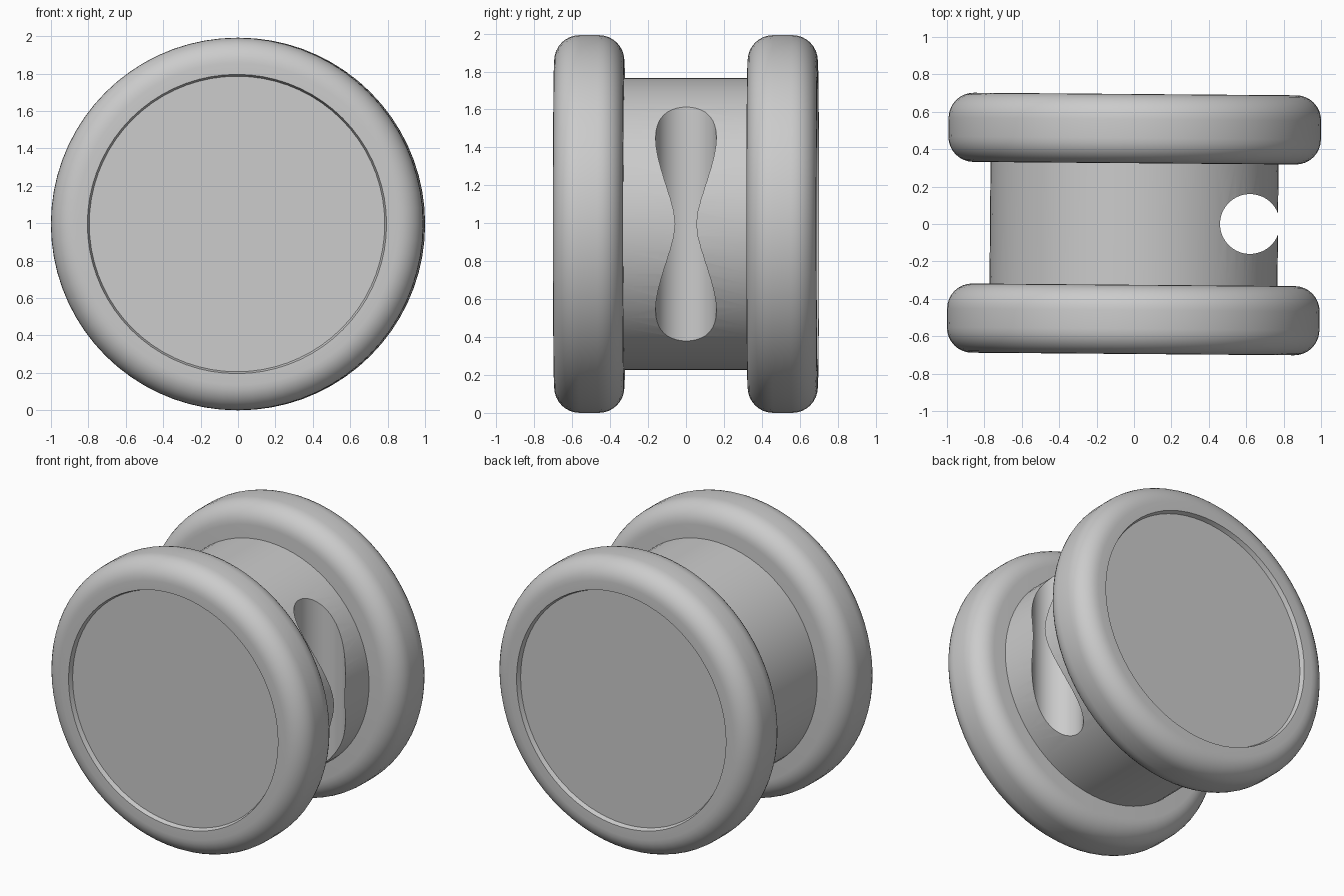
import bpy
import bmesh
from math import cos, sin, pi
from mathutils import Matrix, Vector

if "Cube" in bpy.data.objects:
    bpy.data.objects.remove(bpy.data.objects["Cube"], do_unlink=True)

SEGMENTS = 72
TILT = -0.008                     # slight turn of the whole spool about z
RIM_R, RIM_IN, RIM_OUT = 0.996, 0.325, 0.695
ROUND = 0.135                     # rounding of the rim edges
CAP_R, CAP_DEPTH = 0.795, 0.03
DRUM_R = 0.77

grey = bpy.data.materials.new("light_grey")
grey.use_nodes = True
grey.diffuse_color = (0.6, 0.6, 0.6, 1)
bsdf = next(n for n in grey.node_tree.nodes if n.type == 'BSDF_PRINCIPLED')
bsdf.inputs["Base Color"].default_value = grey.diffuse_color
bsdf.inputs["Roughness"].default_value = 0.6


def make_object(name, bm):
    bmesh.ops.recalc_face_normals(bm, faces=bm.faces)
    mesh = bpy.data.meshes.new(name)
    bm.to_mesh(mesh)
    bm.free()
    mesh.materials.append(grey)
    obj = bpy.data.objects.new(name, mesh)
    bpy.context.collection.objects.link(obj)
    return obj


def lathe(name, profile):
    """Turn a (radius, y) profile about the spool's axis."""
    bm = bmesh.new()
    verts = [bm.verts.new((r, y, 0)) for r, y in profile]
    edges = [bm.edges.new(pair) for pair in zip(verts, verts[1:])]
    bmesh.ops.spin(bm, geom=verts + edges, cent=(0, 0, 0), axis=(0, 1, 0),
                   angle=2 * pi, steps=SEGMENTS)
    bmesh.ops.remove_doubles(bm, verts=bm.verts, dist=0.0001)
    bm.transform(Matrix.Translation((0, 0, RIM_R)) @ Matrix.Rotation(TILT, 4, 'Z'))
    return make_object(name, bm)


def smooth(obj):
    bpy.ops.object.select_all(action='DESELECT')
    obj.select_set(True)
    bpy.context.view_layer.objects.active = obj
    bpy.ops.object.shade_smooth_by_angle(angle=0.6)


# Rounded rims, each with a shallow recessed cap on its outer face
def corner(y, start):
    angles = [start + i * pi / 16 for i in range(9)]
    return [(RIM_R - ROUND + ROUND * cos(a), y + ROUND * sin(a)) for a in angles]


rim_profile = [(0, RIM_IN)]
rim_profile += corner(RIM_IN + ROUND, -pi / 2)
rim_profile += corner(RIM_OUT - ROUND, 0)
rim_profile += [(CAP_R + 0.005, RIM_OUT), (CAP_R - 0.005, RIM_OUT - CAP_DEPTH),
                (0, RIM_OUT - CAP_DEPTH)]
for name, side in (("front_rim", -1), ("back_rim", 1)):
    smooth(lathe(name, [(r, side * y) for r, y in rim_profile]))

# Drum between the rims
end = RIM_IN + 0.02
drum = lathe("drum", [(0, -end), (DRUM_R, -end), (DRUM_R, end), (0, end)])

# Vertical hole running through the drum's left side
bm = bmesh.new()
bmesh.ops.create_cone(bm, cap_ends=True, segments=64, radius1=0.16, radius2=0.16,
                      depth=2.4, matrix=Matrix.Translation(Vector((0.62, 0, 1))))
cutter = make_object("hole_cutter", bm)
cutter.hide_render = True
cut = drum.modifiers.new("hole", 'BOOLEAN')
cut.operation = 'DIFFERENCE'
cut.solver = 'EXACT'
cut.object = cutter
bpy.context.view_layer.objects.active = drum
bpy.ops.object.modifier_apply(modifier=cut.name)
bpy.data.objects.remove(cutter, do_unlink=True)
smooth(drum)
